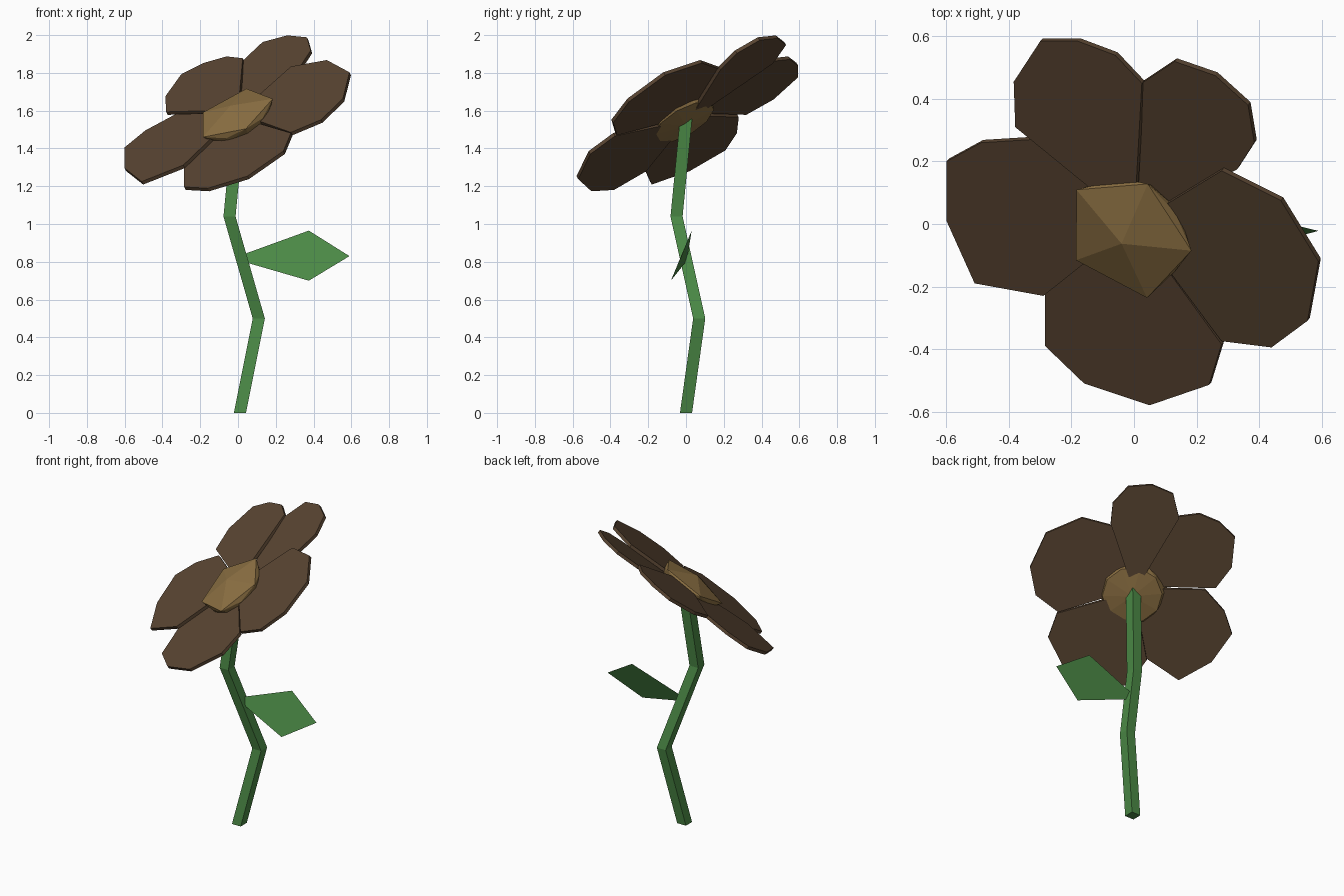
import bpy, bmesh, math
from mathutils import Vector

cube = bpy.data.objects.get("Cube")
if cube:
    bpy.data.objects.remove(cube, do_unlink=True)


def make_material(name, colour):
    mat = bpy.data.materials.new(name)
    mat.use_nodes = True
    rgba = (*colour, 1.0)
    mat.diffuse_color = rgba
    mat.node_tree.nodes["Principled BSDF"].inputs["Base Color"].default_value = rgba
    return mat


def make_object(name, bm, mat):
    mesh = bpy.data.meshes.new(name)
    bm.to_mesh(mesh)
    bm.free()
    mesh.materials.append(mat)
    obj = bpy.data.objects.new(name, mesh)
    bpy.context.scene.collection.objects.link(obj)
    return obj


green = make_material("leaf green", (0.07, 0.25, 0.06))
brown = make_material("dark brown", (0.098, 0.058, 0.031))
gold = make_material("dull gold", (0.26, 0.16, 0.055))

# Tilted plane of the flower head: height rises with x and y
RISE_X, RISE_Y = 0.5, 0.58
normal = Vector((-RISE_X, -RISE_Y, 1)).normalized()

# Stem: square rod bent at two joints
half = 0.032
path = [(0.01, 0, 0), (0.11, 0.07, 0.5), (-0.045, -0.05, 1.04), (0.005, 0, 1.555)]
square = [(-1, -1), (1, -1), (1, 1), (-1, 1)]
bm = bmesh.new()
rings = [[bm.verts.new((x + half * i, y + half * j, z)) for i, j in square]
         for x, y, z in path]
for low, high in zip(rings, rings[1:]):
    for k in range(4):
        n = (k + 1) % 4
        bm.faces.new((low[k], low[n], high[n], high[k]))
bm.faces.new(rings[0][::-1])
bm.faces.new(rings[-1])
make_object("stem", bm, green)

# Leaf: thin flat kite with a narrow base
leaf = [(0.03, 0, 0.8), (0.375, -0.08, 0.7), (0.59, -0.022, 0.83),
        (0.375, 0.03, 0.965), (0.03, 0.01, 0.84)]
bm = bmesh.new()
bm.faces.new([bm.verts.new(p) for p in leaf])
make_object("leaf", bm, green)

# Petals: name, base height, extra tilt along y, outline from above
petals = [
    ("back_left_petal", 1.604, 0,
     [(0.025, 0.45), (-0.06, 0.54), (-0.18, 0.585), (-0.3, 0.585),
      (-0.385, 0.455), (-0.38, 0.31)]),
    ("back_right_petal", 1.555, 0.08,
     [(0.33, 0.175), (0.385, 0.26), (0.365, 0.38), (0.26, 0.475),
      (0.13, 0.52), (0.025, 0.45)]),
    ("right_petal", 1.585, 0.06,
     [(0.28, -0.375), (0.44, -0.395), (0.555, -0.31), (0.59, -0.12),
      (0.47, 0.075), (0.28, 0.17)]),
    ("front_petal", 1.565, 0,
     [(-0.285, -0.22), (-0.285, -0.39), (-0.16, -0.51), (0.05, -0.58),
      (0.24, -0.515), (0.28, -0.385)]),
    ("left_petal", 1.59, 0,
     [(-0.33, 0.27), (-0.49, 0.26), (-0.6, 0.2), (-0.6, 0.01),
      (-0.51, -0.19), (-0.29, -0.23)]),
]
for name, base, tilt, outline in petals:
    bm = bmesh.new()
    # The outline closes at a root hidden inside the flower centre
    bm.faces.new([bm.verts.new((x, y, base + RISE_X * x + (RISE_Y + tilt) * y))
                  for x, y in outline + [(0, 0)]])
    slab = make_object(name, bm, brown).modifiers.new("thickness", "SOLIDIFY")
    slab.thickness = 0.02
    slab.offset = -1

# Flower centre: five-sided cap over a ten-sided base
centre = Vector((-0.02, -0.04, 1.587))
across = Vector((-0.165, 0.155, 0))
across = (across - normal * across.dot(normal)).normalized()
along = normal.cross(across)


def ring(sides, radius, height):
    for k in range(sides):
        a = math.tau * k / sides
        yield centre + normal * height + radius * (across * math.cos(a) + along * math.sin(a))


points = [centre + normal * 0.05, *ring(5, 0.222, 0), *ring(10, 0.187, -0.03),
          *ring(10, 0.18, -0.062), centre - normal * 0.085]
bm = bmesh.new()
for p in points:
    bm.verts.new(p)
bmesh.ops.convex_hull(bm, input=bm.verts)
bmesh.ops.recalc_face_normals(bm, faces=bm.faces)
make_object("flower_centre", bm, gold)
